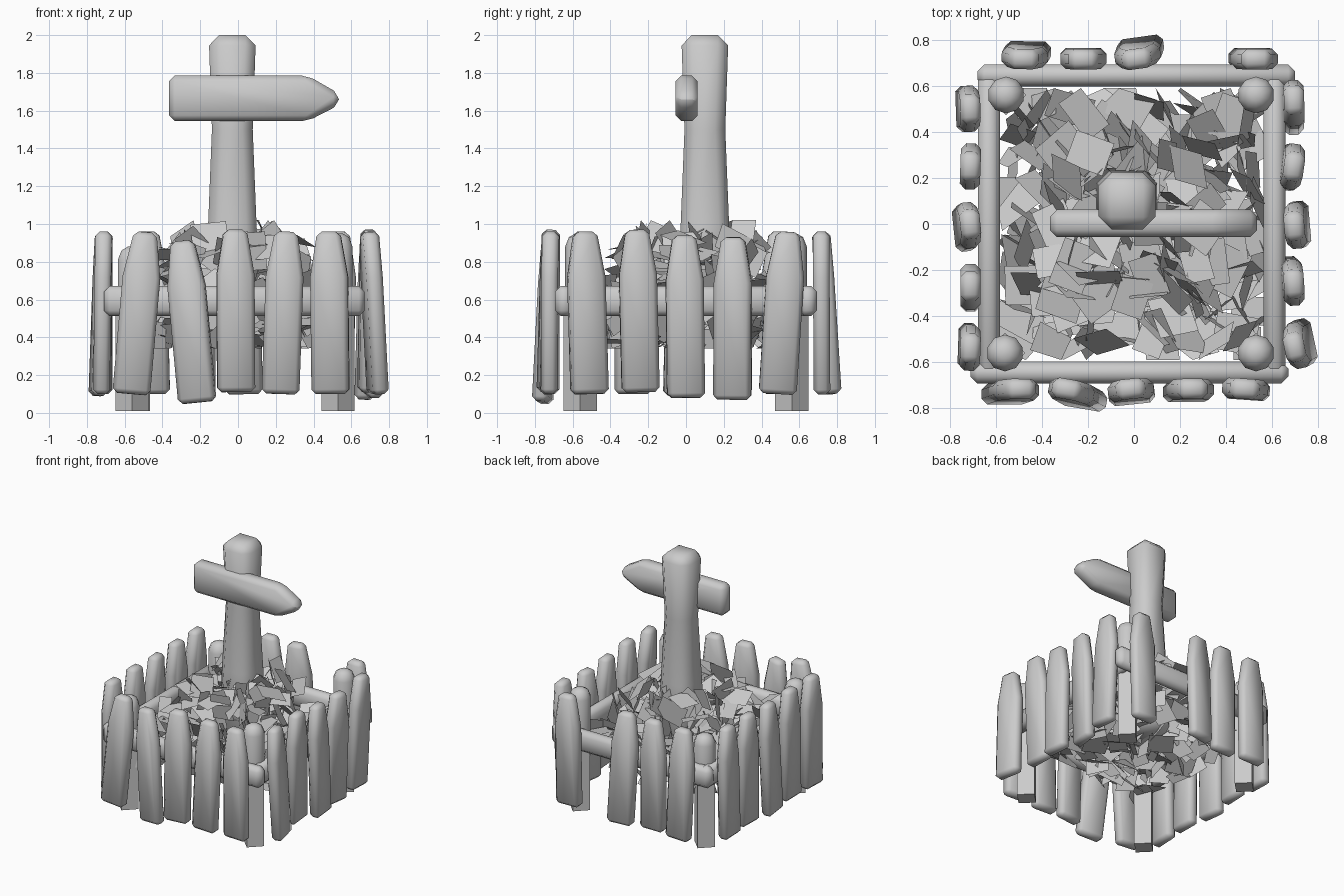
import bpy, bmesh, math, random
from mathutils import Vector, Matrix

if "Cube" in bpy.data.objects:
    bpy.data.objects.remove(bpy.data.objects["Cube"])

random.seed(7)

grey = bpy.data.materials.new("plain_grey")
grey.use_nodes = True
colour = (0.6, 0.6, 0.6, 1)
grey.diffuse_color = colour
grey.node_tree.nodes["Principled BSDF"].inputs["Base Color"].default_value = colour


def finish(bm, name, matrix=Matrix(), bevel=0, smooth=True):
    """Chamfer the hard edges, place the mesh and shade it."""
    bmesh.ops.recalc_face_normals(bm, faces=bm.faces)
    if bevel:
        hard = [e for e in bm.edges if e.calc_face_angle(0) > 0.45]
        bmesh.ops.bevel(bm, geom=hard, offset=bevel, segments=1,
                        affect='EDGES', clamp_overlap=True)
    bm.transform(matrix)
    mesh = bpy.data.meshes.new(name)
    bm.to_mesh(mesh)
    bm.free()
    mesh.materials.append(grey)
    obj = bpy.data.objects.new(name, mesh)
    bpy.context.collection.objects.link(obj)
    if smooth:
        bpy.ops.object.select_all(action='DESELECT')
        obj.select_set(True)
        bpy.context.view_layer.objects.active = obj
        bpy.ops.object.shade_smooth_by_angle(angle=math.radians(65))
    return obj


def slab(name, outline, depth, matrix, bevel):
    """Extrude an outline in the XZ plane to a chamfered plank."""
    bm = bmesh.new()
    face = bm.faces.new([bm.verts.new((x, -depth / 2, z)) for x, z in outline])
    out = bmesh.ops.extrude_face_region(bm, geom=[face])
    moved = [v for v in out["geom"] if isinstance(v, bmesh.types.BMVert)]
    bmesh.ops.translate(bm, verts=moved, vec=(0, depth, 0))
    return finish(bm, name, matrix, bevel)


def column(name, rings, sides, matrix, bevel=0):
    """Loft regular rings given as (height, radius)."""
    bm = bmesh.new()
    loops = []
    for z, r in rings:
        angles = [math.tau * (i + 0.5) / sides for i in range(sides)]
        loops.append([bm.verts.new((r * math.cos(a), r * math.sin(a), z)) for a in angles])
    for low, high in zip(loops, loops[1:]):
        for i in range(sides):
            j = (i + 1) % sides
            bm.faces.new((low[i], low[j], high[j], high[i]))
    bm.faces.new(loops[0])
    bm.faces.new(loops[-1])
    return finish(bm, name, matrix, bevel)


# Central signpost, square with chamfered corners
corner = math.sqrt(2)
column("signpost", [(0.45, 0.145 * corner), (1.0, 0.128 * corner),
                    (1.5, 0.108 * corner), (2.0, 0.125 * corner)],
       4, Matrix.Translation((-0.03, 0.1, 0)), 0.055)

# Pointed sign board
slab("sign_board", [(-0.365, 1.545), (0.37, 1.545), (0.535, 1.63),
                    (0.535, 1.69), (0.37, 1.785), (-0.365, 1.785)],
     0.118, Matrix.Translation((0, 0.003, 0)), 0.03)

# Corner posts: square legs set diagonally, with domed round tops
for x, y, top in [(-0.56, -0.56, 0.88), (0.53, -0.56, 0.95),
                  (-0.555, 0.56, 0.88), (0.53, 0.56, 0.95)]:
    place = Matrix.Translation((x, y, 0))
    column("corner_post_leg", [(0.01, 0.088), (0.6, 0.088)], 4,
           place @ Matrix.Rotation(math.radians(45), 4, 'Z'))
    column("corner_post_top", [(0.58, 0.08), (top - 0.07, 0.08),
                               (top - 0.02, 0.06), (top, 0.025)], 10, place)

# Rails: centre x, centre y, turn in degrees
rail = [(-0.69, -0.08), (0.69, -0.08), (0.69, 0.08), (-0.69, 0.08)]
for x, y, turn in [(-0.02, -0.645, 0), (0.01, 0.645, 0), (-0.63, 0, 90), (0.61, 0, 90)]:
    place = Matrix.Translation((x, y, 0.592)) @ Matrix.Rotation(math.radians(turn), 4, 'Z')
    slab("rail", rail, 0.095, place, 0.03)

# Pickets per side: turn, tip distance, then for each picket
# foot offset, tip offset, foot height, foot distance, twist
sides = {
    "front": (0, 0.715, [(-0.565, -0.49, 0.1, 0.74, 0), (-0.215, -0.295, 0.055, 0.76, -10),
                         (-0.01, -0.015, 0.11, 0.74, 6), (0.225, 0.255, 0.1, 0.73, 0),
                         (0.49, 0.48, 0.1, 0.72, -4)]),
    "right": (90, 0.695, [(-0.51, -0.535, 0.1, 0.74, 12), (-0.24, -0.26, 0.11, 0.68, 4),
                          (0, -0.01, 0.08, 0.72, 5), (0.245, 0.25, 0.07, 0.67, -8),
                          (0.485, 0.54, 0.1, 0.69, 2)]),
    "back": (180, 0.715, [(-0.51, -0.53, 0.1, 0.72, 0), (-0.03, -0.01, 0.1, 0.77, 8),
                          (0.22, 0.22, 0.1, 0.72, 0), (0.46, 0.48, 0.1, 0.75, -1)]),
    "left": (270, 0.71, [(-0.5, -0.5, 0.1, 0.73, 2), (-0.25, -0.25, 0.1, 0.71, -2),
                         (0.02, 0, 0.09, 0.74, 6), (0.28, 0.27, 0.1, 0.71, 0),
                         (0.53, 0.54, 0.1, 0.72, -2)]),
}
picket = [(-0.1, 0), (0.1, 0), (0.1, 0.62), (0.06, 0.86), (-0.06, 0.86), (-0.1, 0.62)]
for side, (turn, tip_distance, pickets) in sides.items():
    facing = Matrix.Rotation(math.radians(turn), 4, 'Z')
    for foot, tip, height, distance, twist in pickets:
        base = Vector((foot, -distance, height))
        up = (Vector((tip, -tip_distance, height + 0.86)) - base).normalized()
        angle = math.radians(twist)
        across = Vector((math.cos(angle), math.sin(angle), 0))
        across = (across - up * across.dot(up)).normalized()
        frame = Matrix((across, up.cross(across), up)).transposed().to_4x4()
        slab(side + "_picket", picket, 0.088,
             facing @ Matrix.Translation(base) @ frame, 0.024)

# Heap of loose square leaves: a broad bed with a smaller mound on top,
# scattered evenly by jittering a grid of cells
bm = bmesh.new()
layers = [(15, 0.55, 0.36, 0.7, 0.77), (9, 0.35, 0.7, 0.95, 1.02)]
for cells, reach, low, high, ceiling in layers:
    for i in range(cells * cells):
        column_x, row_y = i % cells, i // cells
        centre = Vector(((column_x + random.random()) / cells * 2 * reach - reach,
                         (row_y + random.random()) / cells * 2 * reach - reach,
                         random.uniform(low, high)))
        tilt = random.uniform(0.1, 0.6) if random.random() < 0.3 else random.uniform(0.9, 1.5)
        spin = (Matrix.Rotation(random.uniform(0, math.tau), 4, 'Z')
                @ Matrix.Rotation(tilt, 4, 'X')
                @ Matrix.Rotation(random.uniform(0, math.tau), 4, 'Z'))
        w, h = random.uniform(0.08, 0.11), random.uniform(0.06, 0.09)
        card = []
        for a, b in ((-w, -h), (w, -h), (w, h), (-w, h)):
            p = centre + spin @ Vector((a, b, 0))
            p.x, p.y = (min(max(v, -0.59), 0.59) for v in p.xy)
            p.z = min(max(p.z, 0.34), ceiling)
            card.append(bm.verts.new(p))
        bm.faces.new(card)
finish(bm, "leaf_heap", smooth=False)
